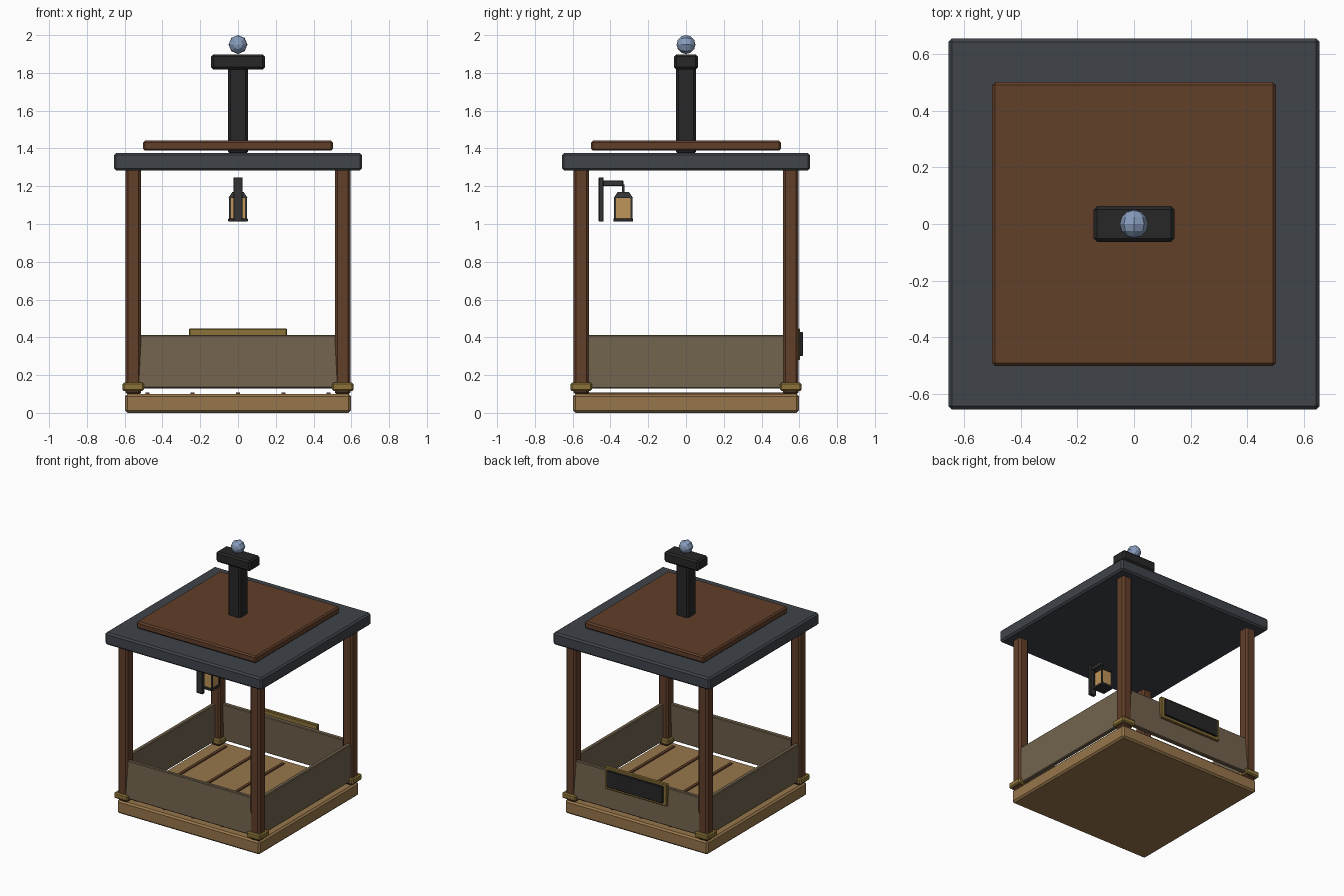
import bpy, bmesh, math
from mathutils import Matrix

if "Cube" in bpy.data.objects:
    bpy.data.objects.remove(bpy.data.objects["Cube"])


def material(name, rgb):
    m = bpy.data.materials.new(name)
    m.diffuse_color = (*rgb, 1)
    m.use_nodes = True
    m.node_tree.nodes["Principled BSDF"].inputs["Base Color"].default_value = m.diffuse_color
    return m


TAN = material("tan_wood", (0.31, 0.18, 0.07))
BROWN = material("brown_wood", (0.12, 0.05, 0.023))
WALL = material("wall_wood", (0.17, 0.125, 0.075))
SLATE = material("slate", (0.05, 0.057, 0.068))
BLACK = material("black", (0.02, 0.02, 0.021))
IRON = material("iron", (0.035, 0.033, 0.035))
GOLD = material("brass", (0.26, 0.17, 0.04))
GLASS = material("amber_glass", (0.52, 0.3, 0.1))
BLUE = material("blue_crystal", (0.24, 0.33, 0.5))


def finish(bm, name, mat):
    mesh = bpy.data.meshes.new(name)
    bm.to_mesh(mesh)
    bm.free()
    mesh.materials.append(mat)
    obj = bpy.data.objects.new(name, mesh)
    bpy.context.collection.objects.link(obj)
    return obj


def box(name, mat, x, y, z, bevel=0.0, tilt=0.0):
    """Chamfered box from (min, max) ranges, optionally tilted about x."""
    bm = bmesh.new()
    bmesh.ops.create_cube(bm, size=1)
    bmesh.ops.scale(bm, vec=(x[1] - x[0], y[1] - y[0], z[1] - z[0]), verts=bm.verts)
    if bevel:
        bmesh.ops.bevel(bm, geom=bm.edges[:], offset=bevel, segments=1, affect='EDGES')
    obj = finish(bm, name, mat)
    obj.location = [(a + b) / 2 for a, b in (x, y, z)]
    obj.rotation_euler.x = tilt
    return obj


def around(c, r):
    return (c - r, c + r)


# Platform with dark plank seams
box("base", TAN, (-0.597, 0.597), (-0.597, 0.597), (0, 0.1), 0.012)
for i in range(5):
    box(f"plank_seam_{i + 1}", BROWN, around(-0.48 + 0.24 * i, 0.011),
        (-0.54, 0.54), (0.09, 0.108))

# Corner posts with brass feet
for sx, sy, tag in ((-1, -1, "front_left"), (1, -1, "front_right"),
                    (-1, 1, "back_left"), (1, 1, "back_right")):
    box(f"{tag}_post", BROWN, around(0.554 * sx, 0.041), around(0.554 * sy, 0.041),
        (0.095, 1.3), 0.013)
    box(f"{tag}_foot_bracket", GOLD, around(0.555 * sx, 0.057), around(0.555 * sy, 0.057),
        (0.116, 0.16), 0.008)

# Low walls, front and back leaning slightly inward
for s, fb, lr in ((-1, "front", "left"), (1, "back", "right")):
    box(f"{fb}_wall", WALL, (-0.53, 0.53), around(0.572 * s, 0.016), (0.13, 0.412),
        0.005, math.radians(3) * s)
    box(f"{lr}_wall", WALL, around(0.568 * s, 0.016), (-0.53, 0.53), (0.13, 0.412), 0.005)

# Sign on the back wall
box("sign_frame", GOLD, (-0.26, 0.26), (0.575, 0.604), (0.28, 0.446), 0.005)
box("sign_panel", BLACK, (-0.235, 0.235), (0.59, 0.619), (0.302, 0.428), 0.003)

# Roof, raised panel, chimney and finial
box("roof", SLATE, (-0.657, 0.657), (-0.657, 0.657), (1.283, 1.376), 0.012)
box("roof_panel", BROWN, (-0.502, 0.502), (-0.502, 0.502), (1.388, 1.441), 0.01)
box("chimney", BLACK, (-0.052, 0.052), (-0.052, 0.052), (1.37, 1.83), 0.012)
box("chimney_cap", BLACK, (-0.143, 0.143), (-0.063, 0.063), (1.818, 1.898), 0.012)
bm = bmesh.new()
bmesh.ops.create_uvsphere(bm, u_segments=8, v_segments=6, radius=0.05,
                          matrix=Matrix.Rotation(math.pi / 2, 4, 'X'))
finish(bm, "finial_ball", BLUE).location.z = 1.95

# Lantern bracket
LY = -0.332
box("lantern_bracket", IRON, (-0.025, 0.025), (-0.462, -0.436), (1.012, 1.246), 0.003)
box("lantern_arm", IRON, (-0.012, 0.012), (-0.462, LY), (1.202, 1.23), 0.003)
box("lantern_hook", IRON, around(0, 0.006), around(LY, 0.006), (1.165, 1.21))

# Lantern: glass box, corner bars, tray and tapered cap
box("lantern_glass", GLASS, around(0, 0.042), around(LY, 0.042), (1.02, 1.142))
box("lantern_tray", IRON, around(0, 0.052), around(LY, 0.052), (1.012, 1.03), 0.003)
for i, (sx, sy) in enumerate(((-1, -1), (1, -1), (-1, 1), (1, 1))):
    box(f"lantern_bar_{i + 1}", IRON, around(0.043 * sx, 0.005),
        around(LY + 0.043 * sy, 0.005), (1.02, 1.142))
bm = bmesh.new()
bmesh.ops.create_cone(bm, cap_ends=True, segments=4, radius1=0.052 * math.sqrt(2),
                      radius2=0.03 * math.sqrt(2), depth=0.033,
                      matrix=Matrix.Rotation(math.pi / 4, 4, 'Z'))
finish(bm, "lantern_cap", IRON).location = (0, LY, 1.153)
